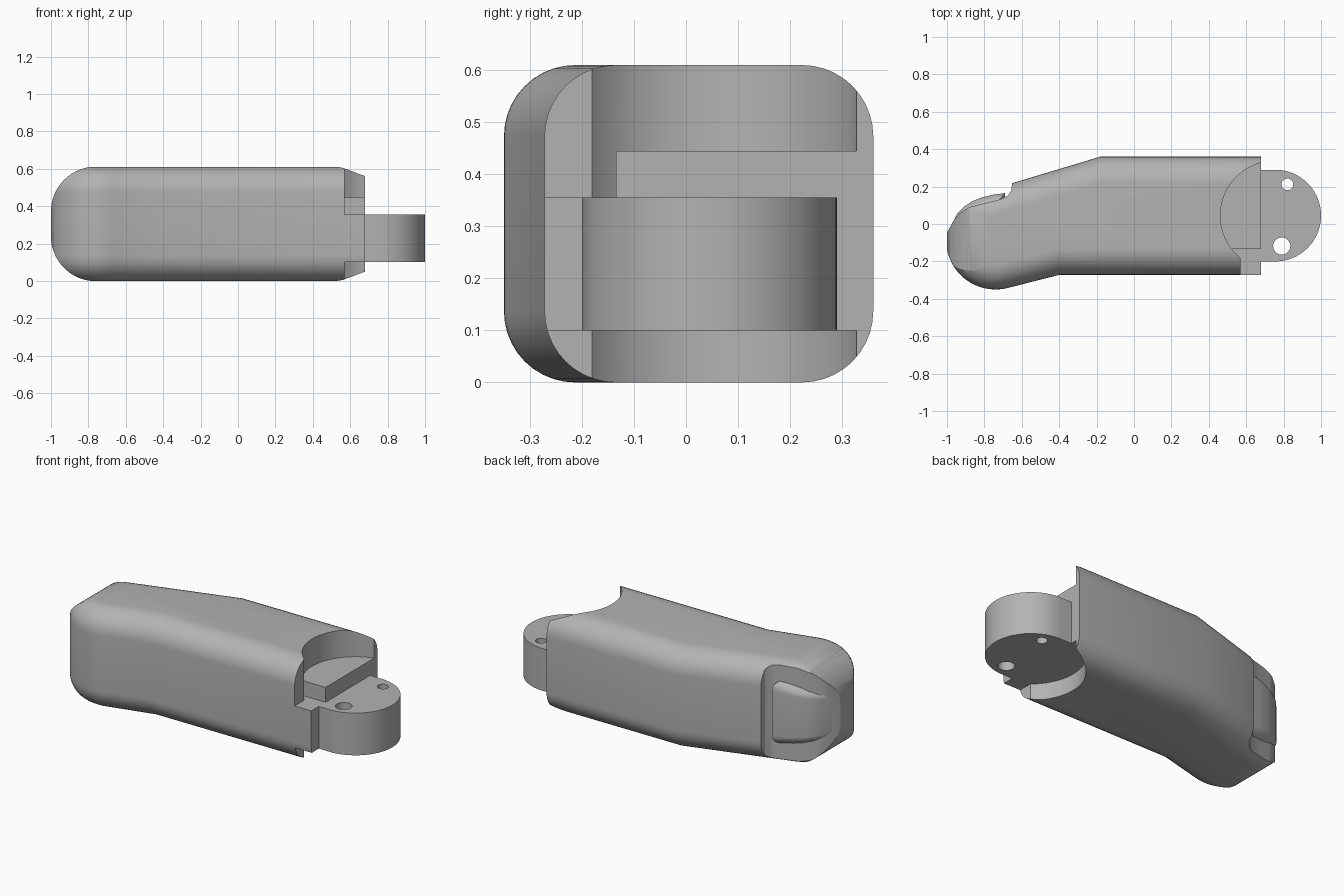
import bpy, bmesh, math
from mathutils import Vector, Matrix

if "Cube" in bpy.data.objects:
    bpy.data.objects.remove(bpy.data.objects["Cube"])

GREY = bpy.data.materials.new("plain_grey")
GREY.use_nodes = True
GREY.diffuse_color = (0.45, 0.45, 0.45, 1)
GREY.node_tree.nodes["Principled BSDF"].inputs["Base Color"].default_value = (0.45, 0.45, 0.45, 1)

HEIGHT = 0.61


def arc(cx, cy, r, start, end, n):
    """Points on an arc, angles in degrees."""
    angles = [math.radians(start + (end - start) * i / n) for i in range(n + 1)]
    return [(cx + r * math.cos(a), cy + r * math.sin(a)) for a in angles]


def inset(pts, d):
    """Move a counter-clockwise outline inwards by d."""
    out = []
    for i, p in enumerate(pts):
        p = Vector(p)
        e1 = (p - Vector(pts[i - 1])).normalized()
        e2 = (Vector(pts[(i + 1) % len(pts)]) - p).normalized()
        n1, n2 = Vector((-e1.y, e1.x)), Vector((-e2.y, e2.x))
        out.append(p + (n1 + n2) * d / (1 + n1.dot(n2)))
    return out


def prism(name, pts, z0, z1, fillet=0, steps=10):
    """Extrude an outline upwards, optionally with rounded rims."""
    levels = [(0, z0), (0, z1)]
    if fillet:
        quarter = [math.pi / 2 * i / steps for i in range(steps + 1)]
        low = [(fillet * (1 - math.sin(a)), z0 + fillet * (1 - math.cos(a))) for a in quarter]
        levels = low + [(d, z0 + z1 - z) for d, z in reversed(low)]
    bm = bmesh.new()
    rings = [[bm.verts.new((p[0], p[1], z)) for p in inset(pts, d)] for d, z in levels]
    n = len(pts)
    for a, b in zip(rings, rings[1:]):
        for i in range(n):
            j = (i + 1) % n
            bm.faces.new((a[i], a[j], b[j], b[i]))
    bm.faces.new(rings[0][::-1])
    bm.faces.new(rings[-1])
    bmesh.ops.recalc_face_normals(bm, faces=bm.faces)
    mesh = bpy.data.meshes.new(name)
    bm.to_mesh(mesh)
    bm.free()
    mesh.materials.append(GREY)
    ob = bpy.data.objects.new(name, mesh)
    bpy.context.collection.objects.link(ob)
    return ob


def boolean(ob, cutter, operation="DIFFERENCE"):
    cutter.hide_render = True
    mod = ob.modifiers.new("cut", "BOOLEAN")
    mod.operation, mod.object, mod.solver = operation, cutter, "EXACT"
    bpy.context.view_layer.objects.active = ob
    bpy.ops.object.modifier_apply(modifier=mod.name)
    bpy.data.objects.remove(cutter)


def round_tip(ob):
    """Trim to a side profile with a rounded tip and a square joint end."""
    side = [(0.68, -0.001), (0.68, HEIGHT + 0.001)]
    side += arc(-0.76, HEIGHT - 0.239, 0.24, 90, 180, 20)
    side += arc(-0.76, 0.239, 0.24, 180, 270, 20)
    cap = prism("tip_trim", side, -0.6, 0.6)
    cap.data.transform(Matrix.Rotation(math.pi / 2, 4, "X"))
    boolean(ob, cap, "INTERSECT")


# Bent body with rounded long edges
outline = [(0.95, -0.272), (0.95, 0.36), (-0.18, 0.36)]
outline += arc(-0.74, -0.085, 0.265, 108, 284, 40) + [(-0.40, -0.272)]
body = prism("body", outline, 0, HEIGHT, 0.137)
round_tip(body)

# Recess behind the nail
recess = [(-0.64, 0.4), (-1.1, 0.4), (-1.1, -0.1), (-1.02, -0.08), (-0.96, 0.025), (-0.93, 0.06),
          (-0.88, 0.09), (-0.78, 0.115), (-0.71, 0.133), (-0.675, 0.152), (-0.655, 0.18)]
boolean(body, prism("recess_cutter", recess, -0.2, 0.8))

# Round clearance cuts at the joint, with a raised stop left on the upper side
corner = [(0.57, -0.5), (0.99, -0.5)]
full = arc(0.755, 0.045, 0.293, 90, 230.5, 40) + corner + [(0.99, 0.338)]
part = arc(0.755, 0.045, 0.293, 217.9, 230.5, 6) + corner + [(0.99, -0.135)]
boolean(body, prism("lower_cutter", full, -0.2, 0.1))
boolean(body, prism("upper_cutter", full, 0.445, 0.8))
boolean(body, prism("stop_cutter", part, 0.355, 0.5))

# Hinge tongue with two pin holes
tongue = prism("hinge_tongue", [(0.68, -0.2)] + arc(0.755, 0.045, 0.245, -90, 90, 48) + [(0.68, 0.29)],
               0.1, 0.355)
for x, y, r in ((0.82, 0.212, 0.031), (0.79, -0.118, 0.046)):
    boolean(tongue, prism("hole_cutter", arc(x, y, r, 0, 348.75, 31), -0.2, 0.8))

# Nail: rounded plate narrowing towards the tip
nail_outline = [(-0.69, 0.165), (-0.75, 0.157), (-0.81, 0.143), (-0.865, 0.122), (-0.91, 0.092),
                (-0.945, 0.055), (-0.985, -0.02), (-0.96, -0.12), (-0.75, -0.12), (-0.69, 0.1)]
nail = prism("nail", nail_outline, 0.105, HEIGHT - 0.105, 0.06)
for v in nail.data.vertices:
    v.co.z = HEIGHT / 2 + (v.co.z - HEIGHT / 2) * (1 + 0.9 * (v.co.x + 0.69))
round_tip(nail)

# Smooth shading with crisp edges
for ob in (body, tongue, nail):
    bpy.ops.object.select_all(action="DESELECT")
    ob.select_set(True)
    bpy.context.view_layer.objects.active = ob
    bpy.ops.object.shade_smooth_by_angle(angle=math.radians(28))
